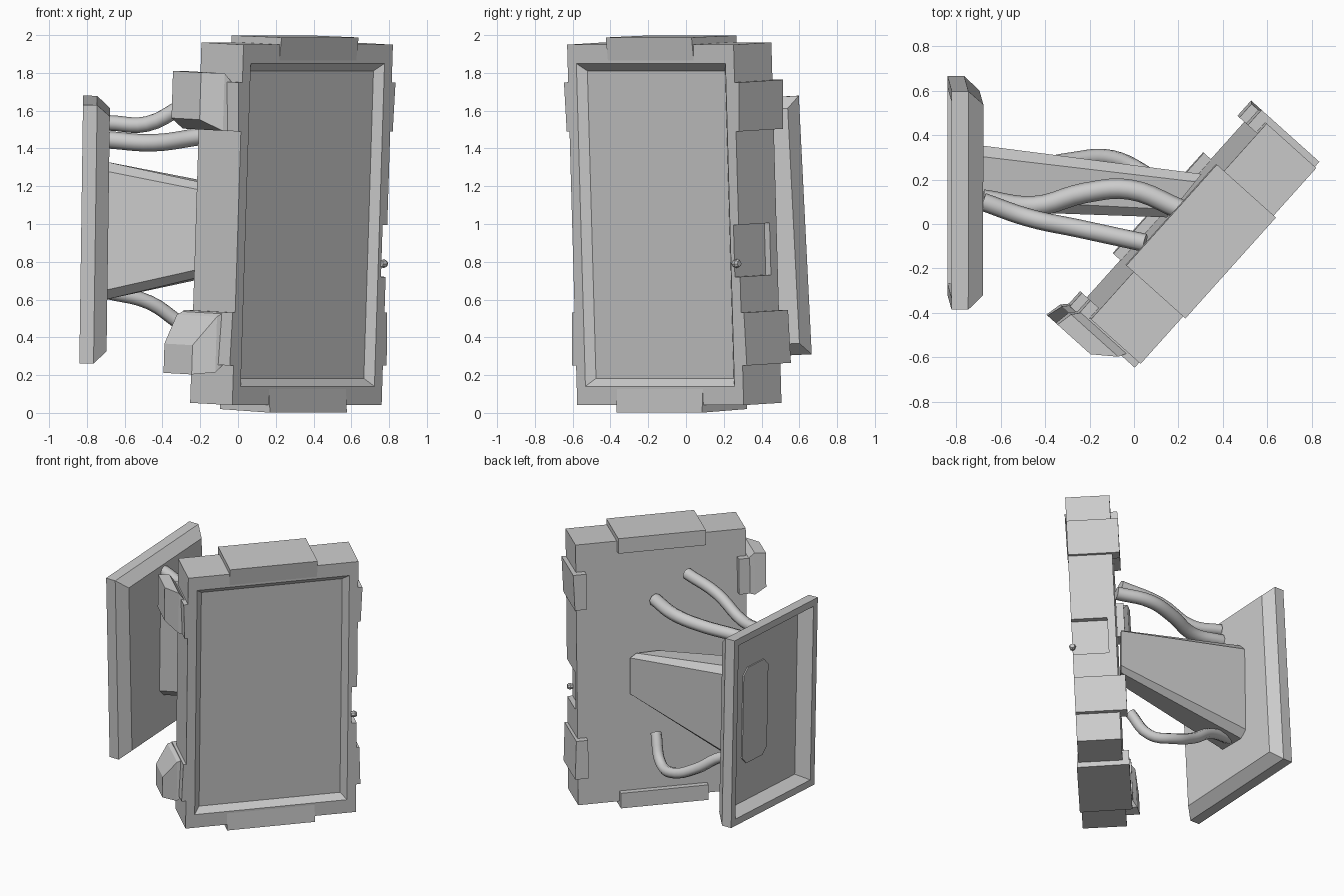
import bpy, bmesh, math
from mathutils import Matrix

if "Cube" in bpy.data.objects:
    bpy.data.objects.remove(bpy.data.objects["Cube"])

# Frames: the turned, slightly tilted screen (local Y = towards its back) and the wall plate
SCREEN = (Matrix.Translation((0.395, -0.162, 0.995))
          @ Matrix.Rotation(math.radians(48.1), 4, 'Z') @ Matrix.Rotation(0.042, 4, 'X'))
PLATE = (Matrix.Translation((-0.76, 0.14, 0.97))
         @ Matrix.Rotation(0.014, 4, 'Y') @ Matrix.Rotation(0.05, 4, 'X'))


def loft(name, rings, matrix=Matrix()):
    """Skin a list of equal-length rings and cap both ends."""
    bm = bmesh.new()
    loops = [[bm.verts.new(p) for p in r] for r in rings]
    n = len(loops[0])
    for a, b in zip(loops, loops[1:]):
        for i in range(n):
            j = (i + 1) % n
            bm.faces.new((a[i], a[j], b[j], b[i]))
    bm.faces.new(loops[0][::-1])
    bm.faces.new(loops[-1])
    bmesh.ops.recalc_face_normals(bm, faces=bm.faces)
    mesh = bpy.data.meshes.new(name)
    bm.to_mesh(mesh)
    bm.free()
    ob = bpy.data.objects.new(name, mesh)
    ob.matrix_world = matrix
    bpy.context.collection.objects.link(ob)
    return ob


def rect_xz(hx, hz, y):
    return [(-hx, y, -hz), (hx, y, -hz), (hx, y, hz), (-hx, y, hz)]


def rect_yz(x, y0, y1, z0, z1):
    return [(x, y0, z0), (x, y1, z0), (x, y1, z1), (x, y0, z1)]


def octagon(y0, y1, z0, z1, cy, cz, x_at):
    pts = [(y0 + cy, z0), (y1 - cy, z0), (y1, z0 + cz), (y1, z1 - cz),
           (y1 - cy, z1), (y0 + cy, z1), (y0, z1 - cz), (y0, z0 + cz)]
    return [(x_at(y), y, z) for y, z in pts]


def box(name, x0, x1, y0, y1, z0, z1, matrix):
    return loft(name, [rect_yz(x0, y0, y1, z0, z1), rect_yz(x1, y0, y1, z0, z1)], matrix)


# Screen housing with a bevelled display recess
body = loft("screen_housing", [rect_xz(0.592, 0.955, 0.30), rect_xz(0.592, 0.955, 0),
                               rect_xz(0.53, 0.855, 0), rect_xz(0.49, 0.815, 0.041)], SCREEN)

# Control notch in the right side, with its knob
cutter = box("notch_cutter", 0.555, 0.7, -0.05, 0.245, -0.275, 0.0, SCREEN)
cutter.hide_render = True
cutter.hide_set(True)
mod = body.modifiers.new("control_notch", 'BOOLEAN')
mod.operation = 'DIFFERENCE'
mod.solver = 'EXACT'
mod.object = cutter
knob = [[(x, r * math.cos(k * math.pi / 4), -0.205 + r * math.sin(k * math.pi / 4))
         for k in range(8)] for x, r in ((0.55, 0.018), (0.575, 0.024), (0.59, 0.016))]
loft("control_knob", knob, SCREEN)

# Top and bottom caps: wedge on the front bezel, lip over the back
profile = [(0.001, 0.86), (-0.012, 0.994), (0.345, 0.99), (0.345, 0.88), (0.299, 0.88), (0.299, 0.94), (0.02, 0.94)]
for s, name in ((1, "top_cap"), (-1, "bottom_cap")):
    loft(name, [[(x, y, s * z) for y, z in profile] for x in (-0.305, 0.305)], SCREEN)


# Corner clamps hooking round the back edge, thinning towards the middle of the screen
def hook(x):
    return [(0.58, 0.0), (x, 0.0), (x, 0.35), (0.53, 0.35), (0.53, 0.29), (0.58, 0.29)]


for sx, side in ((-1, "left"), (1, "right")):
    for z_out, z_in, level in ((0.755, 0.495, "upper"), (-0.745, -0.465, "lower")):
        loft(f"{side}_{level}_clamp", [[(sx * a, y, z) for a, y in hook(x)]
                                       for z, x in ((z_out, 0.622), (z_in, 0.612))], SCREEN)

# Faceted grips on the left clamps
loft("left_upper_grip", [rect_yz(-0.60, 0.07, 0.345, 0.495, 0.755),
                         rect_yz(-0.635, 0.09, 0.375, 0.495, 0.80),
                         rect_yz(-0.71, 0.19, 0.39, 0.55, 0.80)], SCREEN)
loft("left_lower_grip", [rect_yz(-0.60, 0.07, 0.345, -0.745, -0.465),
                         rect_yz(-0.635, 0.09, 0.375, -0.785, -0.49),
                         rect_yz(-0.71, 0.19, 0.39, -0.80, -0.645)], SCREEN)


# Wall plate: chamfered front, hollow back
def plate_ring(x, inset):
    y, z = 0.492 - inset, 0.685 - inset
    return rect_yz(x, -y, y, -z, z)


loft("wall_plate", [plate_ring(0.045, 0.07), plate_ring(-0.07, 0.05), plate_ring(-0.07, 0),
                    plate_ring(0.005, 0), plate_ring(0.073, 0.062)], PLATE)
loft("rear_cover", [octagon(-0.07, 0.22, -0.34, 0.36, 0.05, 0.05, lambda y, x=x: x)
                    for x in (0.055, 0.036)], PLATE)

# Tapered arm from plate to the back of the screen
loft("support_arm", [octagon(0.06, 0.355, 0.60, 1.33, 0.05, 0.05, lambda y: -0.70),
                     octagon(0.03, 0.225, 0.81, 1.14, 0.035, 0.03, lambda y: 0.14 + 0.8 * (y - 0.02))])


# Cables
def cable(name, points, radius):
    cu = bpy.data.curves.new(name, 'CURVE')
    cu.dimensions = '3D'
    cu.bevel_depth = radius
    cu.bevel_resolution = 2
    cu.resolution_u = 5
    cu.use_fill_caps = True
    sp = cu.splines.new('BEZIER')
    sp.bezier_points.add(len(points) - 1)
    for bp, p in zip(sp.bezier_points, points):
        bp.co = p
        bp.handle_left_type = bp.handle_right_type = 'AUTO'
    ob = bpy.data.objects.new(name, cu)
    bpy.context.collection.objects.link(ob)


cable("upper_cable", [(-0.68, 0.10, 1.535), (-0.48, 0.03, 1.53), (-0.25, -0.02, 1.64), (0.05, -0.085, 1.69)], 0.041)
cable("middle_cable", [(-0.68, 0.11, 1.445), (-0.45, 0.08, 1.43), (-0.22, 0.14, 1.46),
                       (-0.02, 0.155, 1.49), (0.21, 0.065, 1.51)], 0.046)
cable("lower_cable", [(-0.69, 0.20, 0.64), (-0.47, 0.245, 0.585), (-0.28, 0.285, 0.46),
                      (-0.10, 0.295, 0.385), (0.05, 0.225, 0.39), (0.15, 0.14, 0.56)], 0.038)
